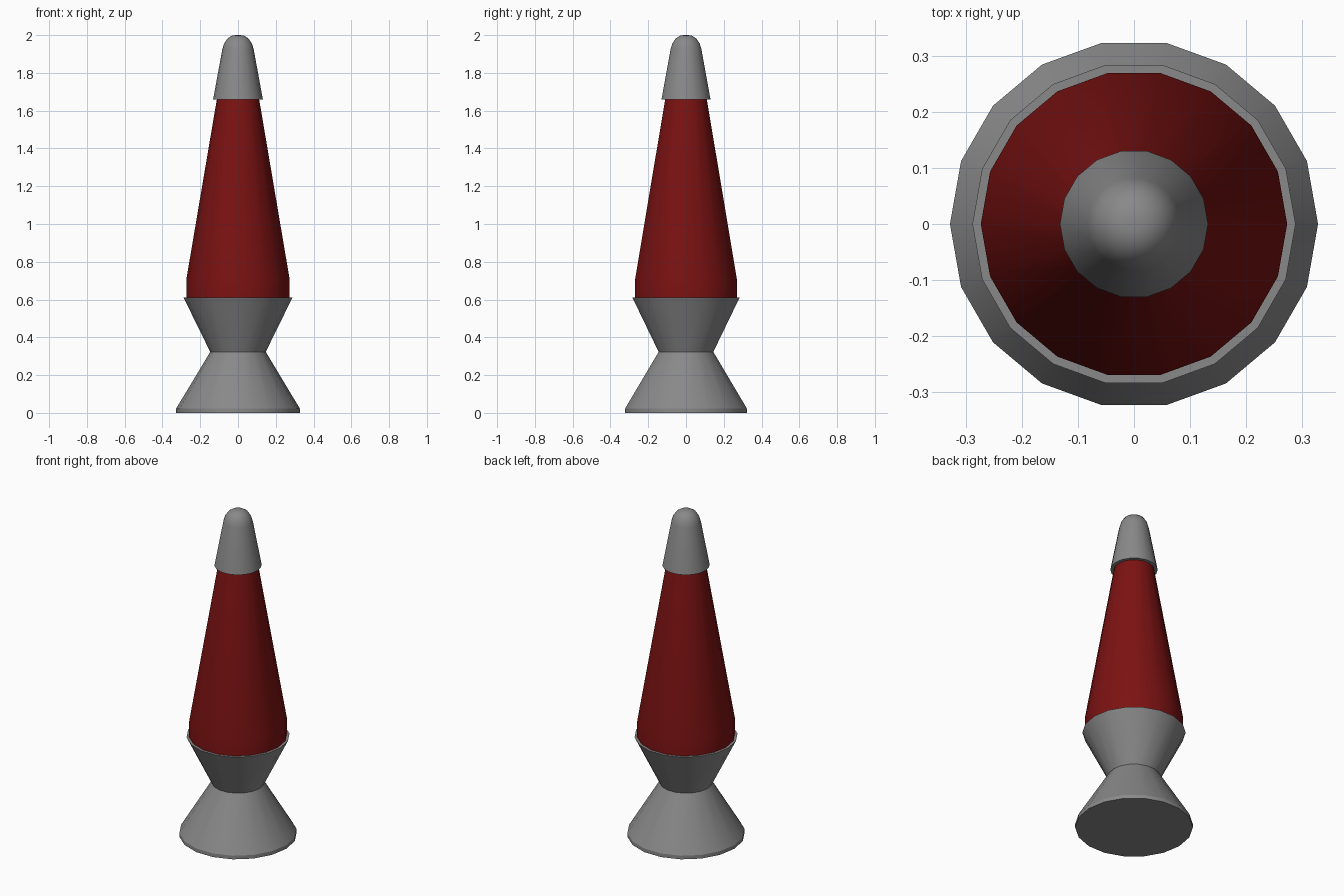
import bpy, bmesh, math

if "Cube" in bpy.data.objects:
    bpy.data.objects.remove(bpy.data.objects["Cube"])

SIDES = 18


def material(name, rgb):
    m = bpy.data.materials.new(name)
    m.diffuse_color = (*rgb, 1)
    m.use_nodes = True
    m.node_tree.nodes["Principled BSDF"].inputs["Base Color"].default_value = m.diffuse_color
    return m


grey = material("brushed_grey", (0.25, 0.25, 0.25))
red = material("deep_red", (0.2, 0.006, 0.006))


def lathe(name, profile, mat, angle=30):
    """Spin a (radius, height) profile into a closed solid."""
    bm = bmesh.new()
    rings = []
    for r, z in profile:
        rings.append([bm.verts.new((r * math.cos(a), r * math.sin(a), z))
                      for a in (2 * math.pi * i / SIDES for i in range(SIDES))])
    for lo, hi in zip(rings, rings[1:]):
        for i in range(SIDES):
            j = (i + 1) % SIDES
            bm.faces.new((lo[i], lo[j], hi[j], hi[i]))
    bm.faces.new(rings[0][::-1])
    bm.faces.new(rings[-1])
    mesh = bpy.data.meshes.new(name)
    bm.to_mesh(mesh)
    bm.free()
    mesh.materials.append(mat)
    ob = bpy.data.objects.new(name, mesh)
    bpy.context.collection.objects.link(ob)
    bpy.ops.object.select_all(action='DESELECT')
    ob.select_set(True)
    bpy.context.view_layer.objects.active = ob
    bpy.ops.object.shade_smooth_by_angle(angle=math.radians(angle))
    return ob


# Hourglass stand with a thin foot and a flat rim
lathe("base", [(0.328, 0), (0.328, 0.022), (0.147, 0.323), (0.288, 0.61)], grey)

# Tapered glass bottle standing in the rim and running up to the cap
lathe("bottle", [(0.273, 0.61), (0.273, 0.71), (0.112, 1.66)], red)

# Rounded cap overhanging the bottle neck
lathe("cap", [(0.132, 1.658), (0.083, 1.925), (0.074, 1.955), (0.056, 1.982),
              (0.032, 1.997), (0.012, 2.0)], grey, 40)
